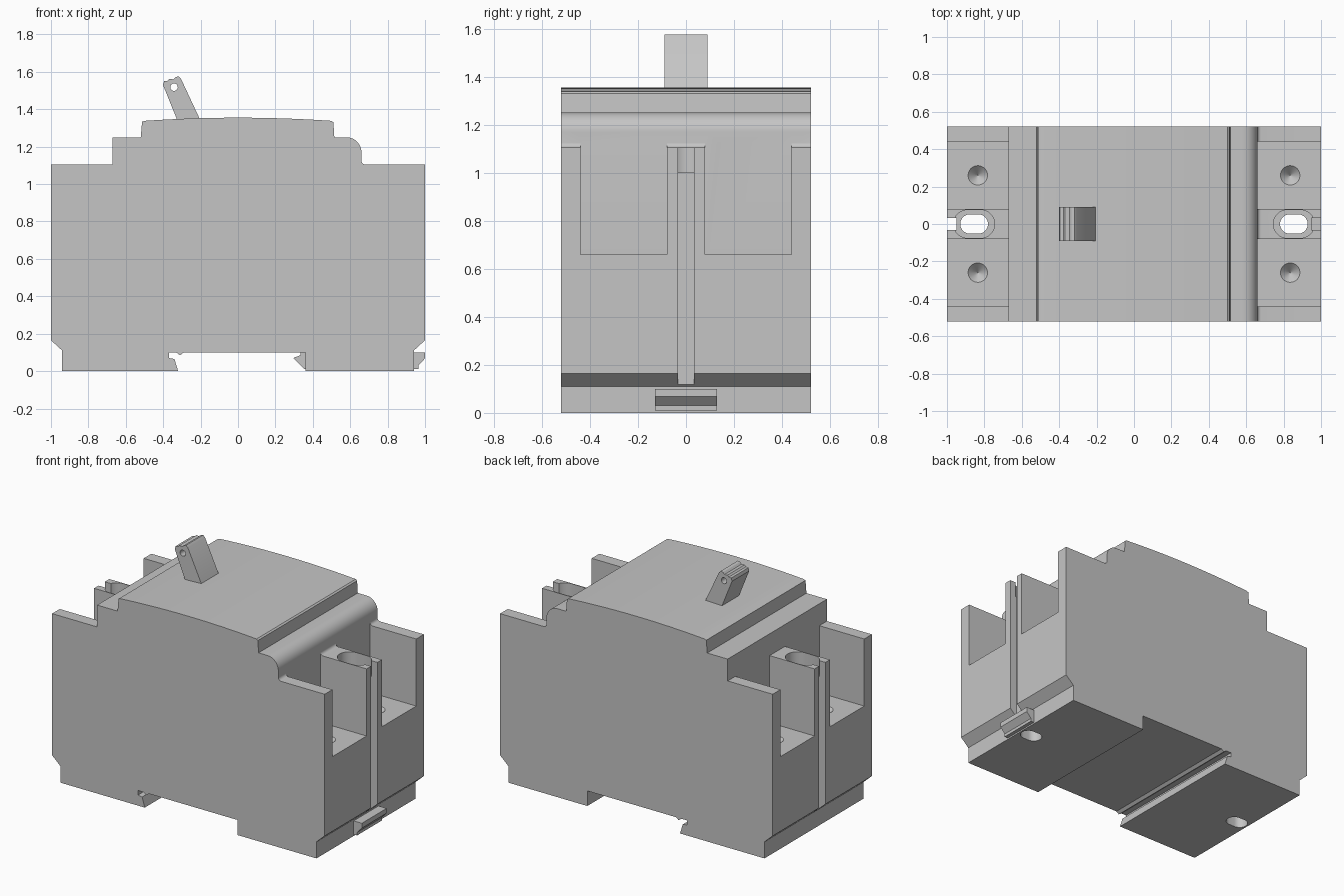
import bpy, bmesh, math
from mathutils import Vector

cube = bpy.data.objects.get("Cube")
if cube:
    bpy.data.objects.remove(cube, do_unlink=True)

grey = bpy.data.materials.new("light grey plastic")
grey.use_nodes = True
colour = (0.56, 0.56, 0.56, 1)
grey.diffuse_color = colour
grey.node_tree.nodes["Principled BSDF"].inputs["Base Color"].default_value = colour


def finish(name, bm):
    bmesh.ops.recalc_face_normals(bm, faces=bm.faces)
    mesh = bpy.data.meshes.new(name)
    bm.to_mesh(mesh)
    bm.free()
    mesh.materials.append(grey)
    obj = bpy.data.objects.new(name, mesh)
    bpy.context.collection.objects.link(obj)
    return obj


def prism(name, points, low, high, axis="y"):
    """Extrude an (x, z) outline along y, or an (x, y) outline along z."""
    bm = bmesh.new()
    place = (lambda a, b: (a, low, b)) if axis == "y" else (lambda a, b: (a, b, low))
    face = bm.faces.new([bm.verts.new(place(a, b)) for a, b in points])
    move = Vector((0, high - low, 0)) if axis == "y" else Vector((0, 0, high - low))
    ext = bmesh.ops.extrude_face_region(bm, geom=[face])
    bmesh.ops.translate(bm, vec=move,
                        verts=[v for v in ext["geom"] if isinstance(v, bmesh.types.BMVert)])
    return finish(name, bm)


def box(name, x0, x1, y0, y1, z0, z1):
    return prism(name, [(x0, z0), (x1, z0), (x1, z1), (x0, z1)], y0, y1)


def arc(cx, cy, r, start, end, steps=12):
    angles = [math.radians(start + (end - start) * i / steps) for i in range(steps + 1)]
    return [(cx + r * math.cos(a), cy + r * math.sin(a)) for a in angles]


def stadium(cx, half, r):
    return arc(cx + half, 0, r, -90, 90, 16) + arc(cx - half, 0, r, 90, 270, 16)


def activate(obj):
    bpy.ops.object.select_all(action="DESELECT")
    obj.select_set(True)
    bpy.context.view_layer.objects.active = obj


def cut(target, cutter):
    cutter.hide_render = True
    mod = target.modifiers.new("cut", "BOOLEAN")
    mod.operation = "DIFFERENCE"
    mod.solver = "EXACT"
    mod.object = cutter
    activate(target)
    bpy.ops.object.modifier_apply(modifier=mod.name)
    bpy.data.objects.remove(cutter, do_unlink=True)


def smooth(obj):
    activate(obj)
    bpy.ops.object.shade_smooth_by_angle(angle=math.radians(30))


# Housing outline: left shoulder, crowned lid, rounded right shoulder, rail groove
crown = [(-0.5 + i / 12, 1.338 + 0.017 * (1 - ((i - 6) / 6) ** 2)) for i in range(13)]
outline = [(-0.94, 0), (-0.94, 0.11), (-1, 0.165), (-1, 1.105), (-0.67, 1.105),
           (-0.67, 1.25), (-0.52, 1.25), (-0.513, 1.333)]
outline += crown + [(0.51, 1.33), (0.515, 1.25)]
outline += arc(0.58, 1.17, 0.08, 90, 0)
outline += arc(0.68, 1.125, 0.02, 180, 270, 5)
outline += [(1, 1.105), (1, 0.165), (0.94, 0.11), (0.94, 0), (0.36, 0), (0.36, 0.1),
            (-0.29, 0.1), (-0.31, 0.085), (-0.33, 0.1), (-0.37, 0.1), (-0.37, 0.07),
            (-0.34, 0.065), (-0.32, 0)]
housing = prism("housing", outline, -0.52, 0.52)

# Terminal pockets, screw recesses and mounting holes at both ends
for side, inner in ((-1, 0.67), (1, 0.66)):
    for y in (-1, 1):
        xs = sorted((side * inner, side * 1.1))
        ys = sorted((y * 0.08, y * 0.44))
        cut(housing, box("pocket_cutter", *xs, *ys, 0.66, 1.2))
        bm = bmesh.new()
        bmesh.ops.create_cone(bm, cap_ends=True, segments=32, radius1=0.002,
                              radius2=0.102, depth=0.1)
        bmesh.ops.translate(bm, verts=bm.verts, vec=(side * 0.835, y * 0.26, 0.66))
        cut(housing, finish("screw_cutter", bm))
    cx = side * 0.855
    cut(housing, prism("bore_cutter", stadium(cx, 0.035, 0.075), 1.0, 1.2, "z"))
    cut(housing, prism("hole_cutter", stadium(cx, 0.022, 0.052), -0.1, 1.1, "z"))
    xs = sorted((side * 0.95, side * 1.1))
    cut(housing, box("slot_cutter", *xs, -0.033, 0.033, 0.05, 1.2))
smooth(housing)

# Rail clip: nose inside the groove and pull tab outside
prism("rail_clip_nose", [(0.365, 0.01), (0.355, 0.01), (0.295, 0.07), (0.335, 0.085),
                         (0.335, 0.099), (0.365, 0.099)], -0.13, 0.13)
prism("rail_clip_tab", [(0.935, 0.01), (0.965, 0.01), (0.965, 0.03), (1, 0.068),
                        (1, 0.1), (0.935, 0.1)], -0.13, 0.13)

# Toggle lever with a cross hole
lever = prism("toggle_lever", [(-0.32, 1.33), (-0.196, 1.33), (-0.305, 1.563), (-0.318, 1.576),
                               (-0.334, 1.572), (-0.345, 1.56), (-0.368, 1.562),
                               (-0.378, 1.552), (-0.395, 1.55), (-0.401, 1.53)], -0.09, 0.09)
cut(lever, prism("lever_hole_cutter", arc(-0.342, 1.518, 0.02, 0, 345, 23), -0.2, 0.2))
smooth(lever)
